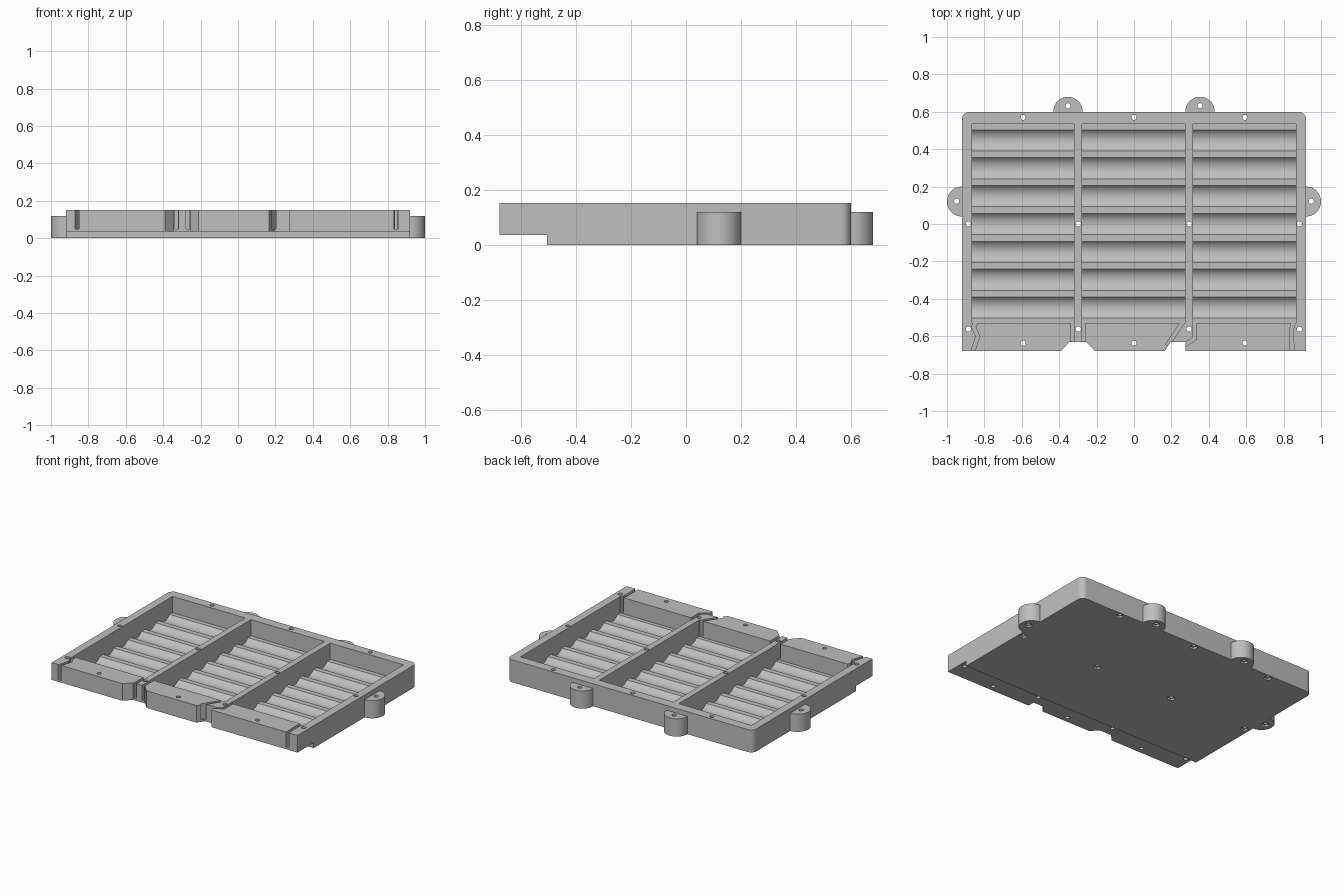
import bpy, bmesh, math
from mathutils import Vector

if "Cube" in bpy.data.objects:
    bpy.data.objects.remove(bpy.data.objects["Cube"])

grey = bpy.data.materials.new("plain grey")
grey.diffuse_color = (0.52, 0.52, 0.52, 1)
grey.use_nodes = True
grey.node_tree.nodes["Principled BSDF"].inputs["Base Color"].default_value = grey.diffuse_color


def prism(name, pts, a, b, axis="z"):
    """Extrude a 2D outline from a to b along z, or (y, z outline) along x."""
    put = (lambda p, h: (p[0], p[1], h)) if axis == "z" else (lambda p, h: (h, p[0], p[1]))
    bm = bmesh.new()
    lo = [bm.verts.new(put(p, a)) for p in pts]
    hi = [bm.verts.new(put(p, b)) for p in pts]
    n = len(pts)
    bm.faces.new(lo[::-1])
    bm.faces.new(hi)
    for i in range(n):
        bm.faces.new((lo[i], lo[(i + 1) % n], hi[(i + 1) % n], hi[i]))
    bmesh.ops.recalc_face_normals(bm, faces=bm.faces)
    me = bpy.data.meshes.new(name)
    bm.to_mesh(me)
    bm.free()
    me.materials.append(grey)
    ob = bpy.data.objects.new(name, me)
    bpy.context.collection.objects.link(ob)
    return ob


def arc(cx, cy, r, a0, a1, n):
    return [(cx + r * math.cos(math.radians(a0 + (a1 - a0) * i / n)),
             cy + r * math.sin(math.radians(a0 + (a1 - a0) * i / n))) for i in range(n + 1)]


def ring(x, y, r, n):
    return arc(x, y, r, 0, 360 - 360 / n, n - 1)


def cut(ob, cutter):
    m = ob.modifiers.new("cut", "BOOLEAN")
    m.operation, m.solver, m.object = "DIFFERENCE", "EXACT", cutter
    dg = bpy.context.evaluated_depsgraph_get()
    me = bpy.data.meshes.new_from_object(ob.evaluated_get(dg))
    ob.modifiers.clear()
    ob.data = me
    bpy.data.objects.remove(cutter)


def screw_hole(ob, x, y, nut=True):
    cut(ob, prism("hole_cutter", ring(x, y, 0.014, 20), -0.1, 0.3))
    if nut:
        cut(ob, prism("nut_cutter", ring(x, y, 0.025, 6), -0.1, 0.012))


def channel(path, w=0.02):
    """Offset a polyline to both sides, giving a strip outline."""
    p = [Vector(q) for q in path]
    left, right = [], []
    for i, q in enumerate(p):
        d0 = (q - p[i - 1]).normalized() if i else None
        d1 = (p[i + 1] - q).normalized() if i < len(p) - 1 else None
        d = ((d0 or d1) + (d1 or d0)).normalized()
        k = w / 2 / d.dot(d0 or d1)
        nrm = Vector((-d.y, d.x)) * k
        left.append(q + nrm)
        right.append(q - nrm)
    return left + right[::-1]


# Tray body: rounded back corners, two wire notches in the front edge
outline = [(-0.92, -0.678), (-0.39, -0.678), (-0.345, -0.63), (-0.255, -0.63),
           (-0.21, -0.678), (0.165, -0.678), (0.195, -0.63), (0.275, -0.63),
           (0.275, -0.678), (0.92, -0.678)]
outline += arc(0.88, 0.56, 0.04, 0, 90, 8) + arc(-0.88, 0.56, 0.04, 90, 180, 8)
tray = prism("tray", outline, 0, 0.152)

# Step under the front edge
cut(tray, prism("step_cutter", [(-0.8, -0.1), (-0.505, -0.1), (-0.505, 0.036), (-0.8, 0.036)],
                -1.2, 1.2, "x"))

# Three cells, each with a floor of seven round troughs
R, AXIS, HALF = 0.0725, 0.0875, 0.0565
rib = AXIS - math.sqrt(R * R - HALF * HALF)
ang = math.degrees(math.asin(HALF / R))
profile = [(-0.53, 0.3), (-0.53, rib)]
for i in range(-3, 4):
    profile += arc(0.149 * i, AXIS, R, 270 - ang, 270 + ang, 14)
profile += [(0.535, rib), (0.535, 0.3)]
for x0, x1 in ((-0.865, -0.32), (-0.278, 0.274), (0.316, 0.865)):
    cut(tray, prism("cell_cutter", profile, x0, x1, "x"))

# Wire channels through the front wall
for path in ([(-0.868, -0.7), (-0.835, -0.6), (-0.858, -0.55), (-0.84, -0.51)],
             [(0.845, -0.7), (0.843, -0.56), (0.856, -0.51)],
             [(-0.328, -0.65), (-0.328, -0.51)],
             [(-0.268, -0.65), (-0.268, -0.51)],
             [(0.178, -0.65), (0.266, -0.515)],
             [(0.255, -0.658), (0.323, -0.612), (0.323, -0.51)]):
    cut(tray, prism("channel_cutter", channel(path), 0.05, 0.3))

# Screw holes through the walls and dividers
for x in (-0.593, 0, 0.593):
    screw_hole(tray, x, 0.57)
    screw_hole(tray, x, -0.637, nut=False)
for x in (-0.885, -0.298, 0.295, 0.885):
    screw_hole(tray, x, 0)
    screw_hole(tray, x, -0.562, nut=False)

# Mounting ears on the sides and back
parts = [tray]
for s in (-1, 1):
    side = prism("side_ear", [(s * x, y) for x, y in
                 [(0.915, 0.04)] + arc(0.92, 0.12, 0.08, -90, 90, 24) + [(0.915, 0.2)]], 0, 0.12)
    screw_hole(side, s * 0.948, 0.122)
    back = prism("back_ear", [(s * 0.353 + 0.078, 0.595)] +
                 arc(s * 0.353, 0.602, 0.078, 0, 180, 24) + [(s * 0.353 - 0.078, 0.595)], 0, 0.12)
    screw_hole(back, s * 0.353, 0.632)
    parts += [side, back]

# Smooth the curved walls and troughs, keep edges sharp
bpy.ops.object.select_all(action="DESELECT")
for ob in parts:
    ob.select_set(True)
bpy.context.view_layer.objects.active = tray
bpy.ops.object.shade_smooth_by_angle(angle=math.radians(30))
